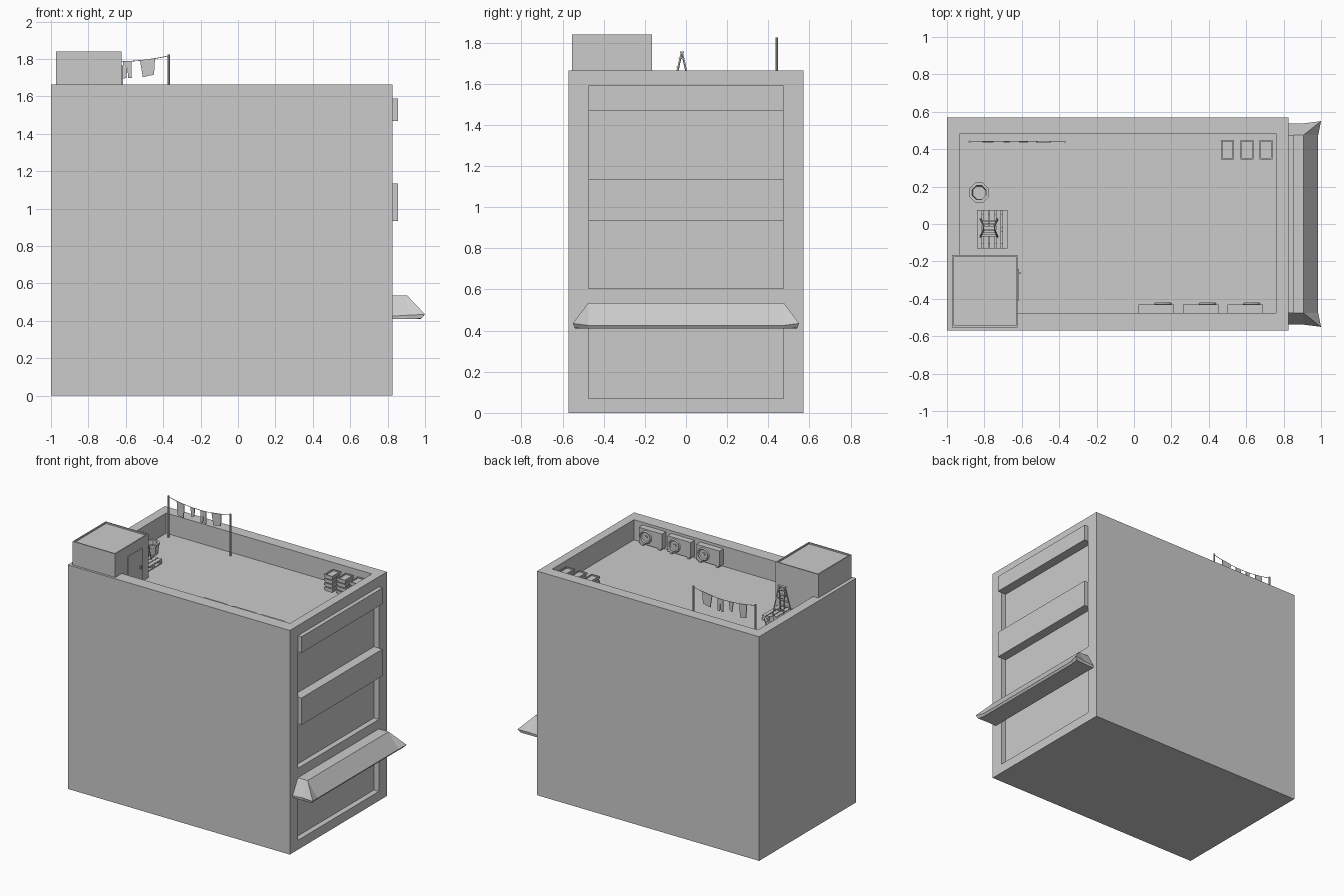
import bpy, bmesh, math
from mathutils import Vector

if "Cube" in bpy.data.objects:
    bpy.data.objects.remove(bpy.data.objects["Cube"])

ROOF = 1.515  # roof deck height


def mesh_obj(name, verts, faces):
    me = bpy.data.meshes.new(name)
    me.from_pydata(verts, [], faces)
    bm = bmesh.new()
    bm.from_mesh(me)
    bmesh.ops.recalc_face_normals(bm, faces=bm.faces)
    bm.to_mesh(me)
    bm.free()
    ob = bpy.data.objects.new(name, me)
    bpy.context.collection.objects.link(ob)
    return ob


def box(name, x0, x1, y0, y1, z0, z1, bevel=0):
    v = [(x, y, z) for x in (x0, x1) for y in (y0, y1) for z in (z0, z1)]
    f = [(0, 1, 3, 2), (4, 6, 7, 5), (0, 4, 5, 1), (2, 3, 7, 6), (0, 2, 6, 4), (1, 5, 7, 3)]
    ob = mesh_obj(name, v, f)
    if bevel:
        m = ob.modifiers.new("bevel", 'BEVEL')
        m.width, m.segments = bevel, 1
    return ob


def cut(ob, *bounds):
    c = box("cutter", *bounds)
    c.hide_render = True
    m = ob.modifiers.new("cut", 'BOOLEAN')
    m.operation, m.solver, m.object = 'DIFFERENCE', 'EXACT', c
    bpy.context.view_layer.objects.active = ob
    bpy.ops.object.modifier_apply(modifier=m.name)
    bpy.data.objects.remove(c)


def rod(name, a, b, r, sides=6):
    a, b = Vector(a), Vector(b)
    bpy.ops.mesh.primitive_cylinder_add(vertices=sides, radius=r, depth=(b - a).length,
                                        location=(a + b) / 2)
    ob = bpy.context.object
    ob.name = name
    ob.rotation_euler = (b - a).to_track_quat('Z', 'Y').to_euler()
    return ob


# Building shell: roof well with parapet, two recessed panels on the right side
body = box("building", -1, .825, -.57, .57, 0, 1.665)
cut(body, -.93, .76, -.475, .485, ROOF, 1.8)
cut(body, .785, .9, -.475, .475, .07, .5)
cut(body, .785, .9, -.475, .475, .605, 1.59)
for i, (z0, z1) in enumerate(((.935, 1.135), (1.47, 1.59))):
    box(f"facade_band_{i}", .785, .855, -.475, .475, z0, z1)

# Awning: top edge, flared lower rim, underside
top = [(.825, -.475, .535), (.905, -.475, .535), (.905, .475, .535), (.825, .475, .535)]
rim = [(.825, -.537, .425), (.9, -.537, .43), (1, -.55, .435), (.985, -.475, .425)]
base = [(.825, -.535, .41), (.9, -.535, .41), (.98, -.54, .412), (.975, -.475, .41)]
mirror = lambda pts: pts + [(x, -y, z) for x, y, z in reversed(pts)]
verts = top + mirror(rim) + mirror(base)
faces = [(0, 1, 2, 3), (0, 4, 5, 1), (1, 5, 6), (1, 6, 7), (1, 7, 8, 2), (2, 8, 9),
         (2, 9, 10), (2, 10, 11, 3), (0, 3, 11, 4), tuple(range(12, 20))]
faces += [(4 + i, 4 + (i + 1) % 8, 12 + (i + 1) % 8, 12 + i) for i in range(8)]
mesh_obj("awning", verts, faces)

# Stair hut with a thin roof lip, door and handle
hut = box("stair_hut", -.972, -.622, -.553, -.165, ROOF, 1.84)
cut(hut, -.963, -.631, -.544, -.174, 1.83, 1.9)
box("hut_door", -.63, -.616, -.41, -.24, ROOF, 1.765)
box("door_handle", -.62, -.608, -.268, -.256, 1.62, 1.645)

# Air conditioners along the front parapet
for i, x in enumerate((.12, .358, .594)):
    box(f"aircon_{i}", x - .095, x + .095, -.475, -.43, 1.53, 1.645)
    for s in (-1, 1):
        box(f"aircon_foot_{i}", x + s * .07 - .01, x + s * .07 + .01, -.47, -.435, ROOF, 1.53)
    fx = x + .035
    rod(f"aircon_fan_hub_{i}", (fx, -.44, 1.588), (fx, -.423, 1.588), .012, 8)
    bpy.ops.mesh.primitive_torus_add(major_segments=16, minor_segments=4, major_radius=.041,
                                     minor_radius=.007, location=(fx, -.427, 1.588),
                                     rotation=(math.pi / 2, 0, 0))
    bpy.context.object.name = f"aircon_fan_ring_{i}"

# Stacked crates in the back right corner
for i, x in enumerate((.5, .605, .705)):
    for k in range(4):
        z = ROOF + k * .031
        box(f"crate_base_{i}_{k}", x - .029, x + .029, .352, .443, z, z + .02)
        c = box(f"crate_{i}_{k}", x - .035, x + .035, .345, .45, z + .012, z + .029)
        cut(c, x - .027, x + .027, .353, .442, z + .02, z + .05)

# Clothes line: posts, sagging line, hanging clothes
XL, XR, Y = -.88, -.37, .44


def line_z(x):
    t = (x - XL) / (XR - XL)
    return 1.817 - .12 * t * (1 - t)


for x in (XL, XR):
    rod("line_post", (x, Y, ROOF), (x, Y, 1.825), .006, 8)
xs = [XL + (XR - XL) * i / 8 for i in range(9)]
for a, b in zip(xs, xs[1:]):
    rod("clothes_line", (a, Y, line_z(a)), (b, Y, line_z(b)), .002, 5)


def cloth(name, x, outline):
    n = len(outline)
    pts = [(x + u, Y + d, line_z(x + u) + v) for d in (-.003, .003) for u, v in outline]
    f = [tuple(range(n)), tuple(range(n, 2 * n))]
    f += [(i, (i + 1) % n, (i + 1) % n + n, i + n) for i in range(n)]
    mesh_obj(name, pts, f)


towel = [(-.04, .002), (.04, .002), (.035, -.085), (-.025, -.09)]
shirt = [(-.03, 0), (.03, 0), (.027, -.1), (-.022, -.1)]
trousers = [(-.022, 0), (.022, 0), (.024, -.09), (.005, -.09), (0, -.035), (-.005, -.09), (-.024, -.09)]
sock = [(-.018, 0), (.018, 0), (.012, -.06), (-.008, -.075)]
for name, x, o in (("hung_shirt", -.78, shirt), ("hung_cloth", -.68, sock),
                   ("hung_trousers", -.592, trousers), ("hung_towel", -.484, towel)):
    cloth(name, x, o)

# Pallet
for i in range(5):
    x = -.84 + i * .034
    box("pallet_slat", x, x + .028, -.13, .075, 1.54, 1.55)
    box("pallet_bottom_slat", x, x + .028, -.13, .075, ROOF, 1.522)
for y in (-.13, -.04, .05):
    box("pallet_bearer", -.84, -.676, y, y + .025, 1.522, 1.54)

# Step ladder standing on the pallet
CX, APEX, FOOT = -.775, 1.755, 1.55
for side, yf in (("front", -.068), ("back", .026)):
    leg = lambda s, t: (CX + s * (.045 - .02 * t), yf + (-.02 - yf) * t, FOOT + (APEX - FOOT) * t)
    for s in (-1, 1):
        rod(f"ladder_{side}_leg", leg(s, 0), leg(s, 1), .005, 4)
    for t in (.2, .42, .64, .84) if side == "front" else (.2, .6):
        a, b = leg(-1, t), leg(1, t)
        d = .009 if side == "front" else .004
        box(f"ladder_{side}_step", a[0], b[0], a[1] - d, a[1] + d, a[2] - .003, a[2] + .003)
box("ladder_cap", CX - .03, CX + .03, -.03, -.01, 1.748, 1.757)

# Octagonal tub
rings = [(.044, ROOF), (.052, 1.585), (.057, 1.585), (.057, 1.597), (.04, 1.597), (.036, 1.53)]
verts = [(-.828 + r * math.cos(math.pi * (i + .5) / 4), .168 + r * math.sin(math.pi * (i + .5) / 4), z)
         for r, z in rings for i in range(8)]
faces = [(k * 8 + i, k * 8 + (i + 1) % 8, k * 8 + 8 + (i + 1) % 8, k * 8 + 8 + i)
         for k in range(5) for i in range(8)]
mesh_obj("tub", verts, faces + [tuple(range(8)), tuple(range(40, 48))])
